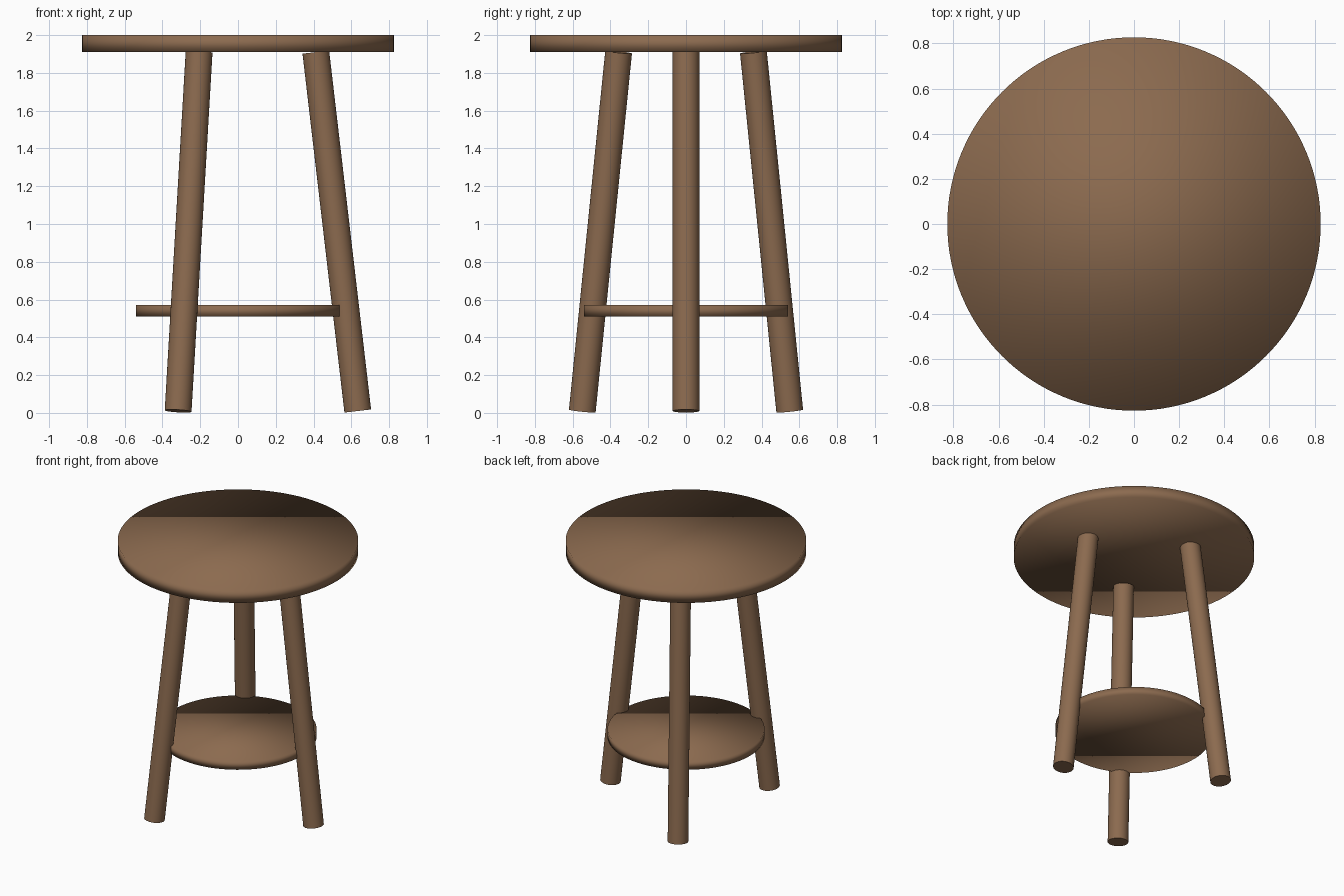
import bpy
import math
from mathutils import Vector, Matrix

if "Cube" in bpy.data.objects:
    bpy.data.objects.remove(bpy.data.objects["Cube"])

wood = bpy.data.materials.new("brown wood")
wood.diffuse_color = (0.26, 0.145, 0.078, 1.0)
wood.use_nodes = True
wood.node_tree.nodes["Principled BSDF"].inputs["Base Color"].default_value = wood.diffuse_color


def finish(name):
    obj = bpy.context.object
    obj.name = name
    obj.data.materials.append(wood)
    return obj


def disc(name, radius, z_low, z_high):
    # Softly shaded round board
    bpy.ops.mesh.primitive_cylinder_add(
        vertices=128, radius=radius, depth=z_high - z_low,
        location=(0, 0, (z_low + z_high) / 2))
    finish(name)
    bpy.ops.object.shade_smooth()


def rod(name, start, end, radius):
    # Round bar with square-cut ends between two points
    axis = end - start
    bpy.ops.mesh.primitive_cylinder_add(
        vertices=48, radius=radius, depth=axis.length,
        location=(start + end) / 2,
        rotation=axis.to_track_quat('Z', 'Y').to_euler())
    finish(name)
    bpy.ops.object.shade_smooth_by_angle(angle=math.radians(30))


# Seat and lower shelf
disc("seat", 0.827, 1.91, 2.0)
disc("lower_shelf", 0.54, 0.51, 0.57)

# Three splayed legs, one to the right and two to the left
for name, angle in (("right_leg", 0), ("back_left_leg", 120), ("front_left_leg", 240)):
    turn = Matrix.Rotation(math.radians(angle), 3, 'Z')
    rod(name, turn @ Vector((0.634, 0, 0.01)), turn @ Vector((0.412, 0, 1.91)), 0.071)
